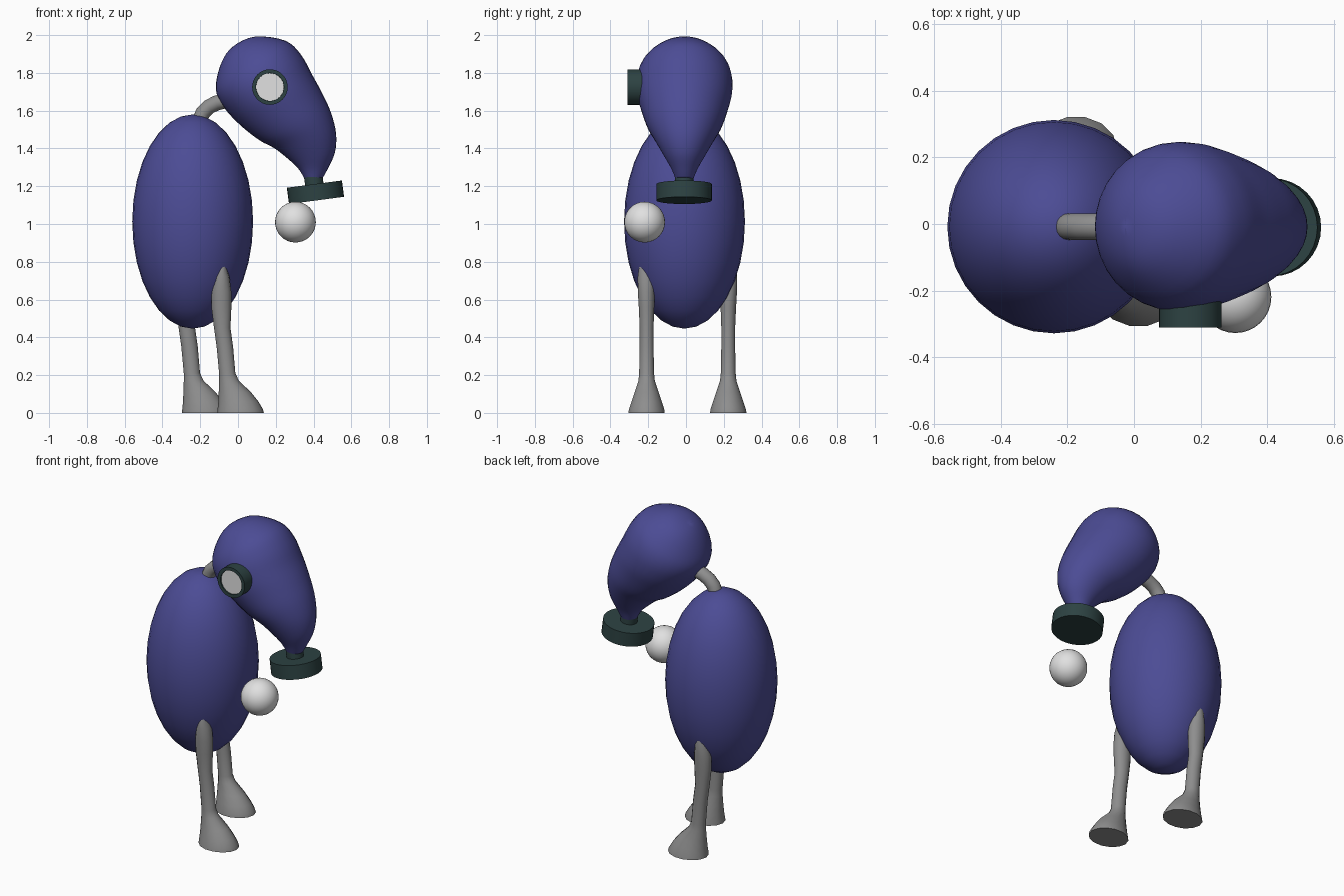
import bpy, bmesh, math
from mathutils import Vector

if "Cube" in bpy.data.objects:
    bpy.data.objects.remove(bpy.data.objects["Cube"])


def material(name, col):
    m = bpy.data.materials.new(name)
    m.diffuse_color = (*col, 1)
    m.use_nodes = True
    m.node_tree.nodes["Principled BSDF"].inputs["Base Color"].default_value = m.diffuse_color
    return m


BLUE = material("indigo blue", (0.072, 0.072, 0.30))
GREEN = material("dark green", (0.026, 0.055, 0.055))
GREY = material("leg grey", (0.27, 0.27, 0.27))
WHITE = material("white", (0.75, 0.75, 0.75))
CY = -0.008  # centre plane of body and head


def finish(ob, name, mat, angle=40):
    ob.name = name
    ob.data.materials.append(mat)
    bpy.ops.object.select_all(action='DESELECT')
    ob.select_set(True)
    bpy.context.view_layer.objects.active = ob
    bpy.ops.object.shade_smooth_by_angle(angle=math.radians(angle))
    return ob


def ellipsoid(name, loc, radii, mat, seg=32):
    bpy.ops.mesh.primitive_uv_sphere_add(segments=seg, ring_count=seg // 2, location=loc)
    ob = bpy.context.object
    ob.scale = radii
    bpy.ops.object.transform_apply(location=False, rotation=False, scale=True)
    return finish(ob, name, mat)


def cylinder(name, loc, r, depth, rot, mat):
    bpy.ops.mesh.primitive_cylinder_add(vertices=32, radius=r, depth=depth, location=loc, rotation=rot)
    return finish(bpy.context.object, name, mat)


def loft(name, rings, mat, angle=60):
    """Skin closed rings of points and cap both ends."""
    bm = bmesh.new()
    vs = [[bm.verts.new(p) for p in r] for r in rings]
    n = len(vs[0])
    for a, b in zip(vs, vs[1:]):
        for i in range(n):
            bm.faces.new((a[i], a[(i + 1) % n], b[(i + 1) % n], b[i]))
    bm.faces.new(vs[0])
    bm.faces.new(vs[-1])
    bmesh.ops.recalc_face_normals(bm, faces=bm.faces)
    me = bpy.data.meshes.new(name)
    bm.to_mesh(me)
    bm.free()
    ob = bpy.data.objects.new(name, me)
    bpy.context.collection.objects.link(ob)
    return finish(ob, name, mat, angle)


def smooth_rows(rows, first, steps):
    """Catmull-Rom interpolation of parameter rows."""
    pts = [Vector(p) for p in [first] + rows + [rows[-1]]]
    out = []
    for k in range(1, len(pts) - 2):
        a, b, c, d = pts[k - 1:k + 3]
        for s in range(steps):
            t = s / steps
            out.append(0.5 * (2 * b + (c - a) * t + (2 * a - 5 * b + 4 * c - d) * t * t
                              + (3 * b - a - 3 * c + d) * t ** 3))
    return out + [pts[-2]]


# Body
ellipsoid("body", (-0.24, CY, 1.013), (0.32, 0.32, 0.567), BLUE)

# Head: sections as rear x, z, front x, z, half width
sections = [
    (-0.026, 1.94, -0.026, 1.94, 0.0),
    (-0.085, 1.86, 0.09, 1.992, 0.118),
    (-0.116, 1.749, 0.249, 1.971, 0.212),
    (-0.106, 1.669, 0.333, 1.897, 0.25),
    (-0.053, 1.59, 0.392, 1.791, 0.251),
    (0.026, 1.511, 0.444, 1.696, 0.228),
    (0.116, 1.442, 0.492, 1.59, 0.196),
    (0.196, 1.399, 0.519, 1.479, 0.153),
    (0.275, 1.336, 0.513, 1.378, 0.106),
    (0.323, 1.288, 0.476, 1.294, 0.069),
    (0.354, 1.236, 0.45, 1.246, 0.048)]
f = sections[1]
rings = []
for ax, az, bx, bz, w in smooth_rows(sections, (f[2], f[3], f[0], f[1], -f[4]), 4):
    w = max(w, 0.001)
    ring = []
    for i in range(32):
        t = 2 * math.pi * i / 32
        u = (1 + math.cos(t)) / 2
        ring.append((ax + (bx - ax) * u, CY + w * math.sin(t), az + (bz - az) * u))
    rings.append(ring)
loft("head", rings, BLUE)

# Curved neck tube
path = [Vector((x, CY, z)) for x, z in
        [(-0.21, 1.48), (-0.203, 1.55), (-0.185, 1.59), (-0.155, 1.62), (-0.115, 1.64), (-0.06, 1.655), (0.02, 1.67)]]
rings = []
for i, p in enumerate(path):
    d = (path[min(i + 1, len(path) - 1)] - path[max(i - 1, 0)]).normalized()
    side = Vector((0, 1, 0))
    up = d.cross(side)
    rings.append([p + 0.04 * (math.cos(k * math.pi / 8) * side + math.sin(k * math.pi / 8) * up)
                  for k in range(16)])
loft("neck", rings, GREY)

# Mouth: stem and tilted disc
tilt = (0, math.radians(-7.5), 0)
cylinder("mouth_stem", (0.402, CY - 0.002, 1.225), 0.049, 0.1, tilt, GREEN)
cylinder("mouth_disc", (0.41, CY - 0.002, 1.168), 0.147, 0.087, tilt, GREEN)

# Single eye: barrel with a slightly recessed white lens face
eye = cylinder("eye", (0.169, -0.255, 1.725), 0.094, 0.11, (math.pi / 2, 0, 0), GREEN)
eye.data.materials.append(WHITE)
bm = bmesh.new()
bm.from_mesh(eye.data)
cap = max(bm.faces, key=lambda c: c.normal.z)
bmesh.ops.inset_region(bm, faces=[cap], thickness=0.02)
bmesh.ops.inset_region(bm, faces=[cap], thickness=0.0005, depth=-0.008)
cap.material_index = 1
bm.to_mesh(eye.data)
bm.free()

# Floating ball
ellipsoid("ball", (0.304, -0.219, 1.01), (0.108, 0.108, 0.108), WHITE)

# Legs: z, x min, x max, y min, y max
leg = [
    (0.0, -0.11, 0.137, -0.308, -0.11),
    (0.02, -0.108, 0.132, -0.304, -0.113),
    (0.06, -0.104, 0.108, -0.29, -0.126),
    (0.11, -0.102, 0.068, -0.273, -0.143),
    (0.17, -0.1, 0.005, -0.253, -0.164),
    (0.21, -0.1, -0.014, -0.249, -0.168),
    (0.35, -0.113, -0.026, -0.246, -0.171),
    (0.45, -0.127, -0.04, -0.246, -0.171),
    (0.56, -0.141, -0.035, -0.251, -0.167),
    (0.64, -0.141, -0.035, -0.256, -0.165),
    (0.72, -0.128, -0.045, -0.257, -0.165),
    (0.77, -0.11, -0.06, -0.25, -0.17),
    (0.82, -0.1, -0.07, -0.235, -0.18)]


def make_leg(name, dx, mirror):
    rings = []
    for z, x0, x1, y0, y1 in leg:
        ring = []
        for i in range(14):
            t = 2 * math.pi * i / 14
            y = (y0 + y1) / 2 + (y1 - y0) / 2 * math.sin(t)
            ring.append(((x0 + x1) / 2 + (x1 - x0) / 2 * math.cos(t) + dx, 0.015 - y if mirror else y, z))
        rings.append(ring)
    loft(name, rings, GREY)


make_leg("front_leg", 0, False)
make_leg("back_leg", -0.187, True)
